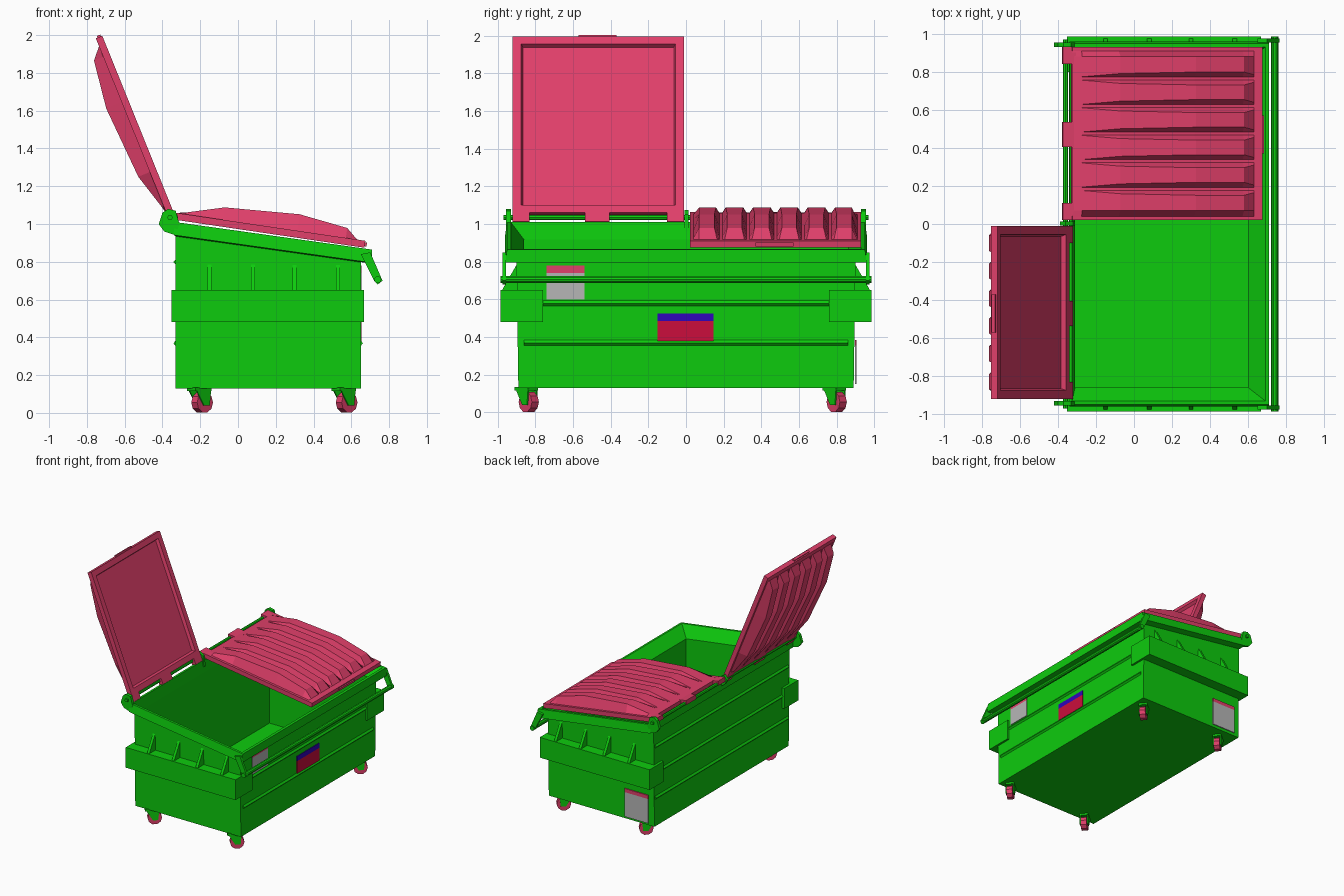
import bpy, bmesh, math
from mathutils import Matrix, Vector

cube = bpy.data.objects.get("Cube")
if cube:
    bpy.data.objects.remove(cube, do_unlink=True)


def material(name, r, g, b):
    m = bpy.data.materials.new(name)
    m.use_nodes = True
    m.diffuse_color = (r, g, b, 1)
    m.node_tree.nodes["Principled BSDF"].inputs["Base Color"].default_value = (r, g, b, 1)
    return m


GREEN = material("green paint", 0.004, 0.6, 0.004)
PINK = material("pink plastic", 0.75, 0.05, 0.145)
RED = material("label red", 0.6, 0.004, 0.045)
BLUE = material("label blue", 0.03, 0.001, 0.5)
GREY = material("label grey", 0.47, 0.47, 0.47)


def finish(name, bm, mat, matrix=None):
    bmesh.ops.recalc_face_normals(bm, faces=bm.faces)
    mesh = bpy.data.meshes.new(name)
    bm.to_mesh(mesh)
    bm.free()
    mesh.materials.append(mat)
    ob = bpy.data.objects.new(name, mesh)
    bpy.context.collection.objects.link(ob)
    if matrix:
        ob.matrix_world = matrix
    return ob


def prism(name, pts, a, b, mat, axis="y", matrix=None):
    """Extrude a flat profile from a to b along the x or y axis."""
    bm = bmesh.new()
    ends = []
    for t in (a, b):
        ends.append([bm.verts.new((p, t, q) if axis == "y" else (t, p, q)) for p, q in pts])
    bm.faces.new(ends[0])
    bm.faces.new(ends[1])
    n = len(pts)
    for i in range(n):
        j = (i + 1) % n
        bm.faces.new((ends[0][i], ends[0][j], ends[1][j], ends[1][i]))
    return finish(name, bm, mat, matrix)


def box(name, x, y, z, mat, matrix=None):
    pts = [(x[0], z[0]), (x[1], z[0]), (x[1], z[1]), (x[0], z[1])]
    return prism(name, pts, y[0], y[1], mat, matrix=matrix)


def disc(radius, sides, cx, cz):
    return [(cx + radius * math.cos(math.tau * i / sides),
             cz + radius * math.sin(math.tau * i / sides)) for i in range(sides)]


# Bin body: stacked rectangular loops, outside up, over the rim, down inside
def rim_z(x, drop):
    return 1.01 - drop - 0.14 * (x + 0.33)


def make_body():
    bm = bmesh.new()
    # back x, front x, half width, flat height or None, drop below the rim
    loops = [(-0.33, 0.65, 0.89, 0.13, 0), (-0.33, 0.65, 0.90, None, 0.075),
             (-0.34, 0.71, 0.96, None, 0.07), (-0.34, 0.71, 0.95, None, 0),
             (-0.325, 0.69, 0.93, None, 0), (-0.31, 0.60, 0.86, None, 0.09),
             (-0.31, 0.60, 0.86, 0.16, 0)]
    rings = []
    for x0, x1, y, z, drop in loops:
        rings.append([bm.verts.new((px, py, rim_z(px, drop) if z is None else z))
                      for px, py in ((x0, -y), (x1, -y), (x1, y), (x0, y))])
    for lo, hi in zip(rings, rings[1:]):
        for i in range(4):
            j = (i + 1) % 4
            bm.faces.new((lo[i], lo[j], hi[j], hi[i]))
    bm.faces.new(rings[0])
    bm.faces.new(rings[-1])
    finish("bin_body", bm, GREEN)


make_body()

# Pressed ribs on the long walls
for z in (0.35, 0.56):
    prism("front_rib", [(0.645, z), (0.662, z + 0.018), (0.645, z + 0.04)], -0.86, 0.86, GREEN)
for z in (0.35, 0.56, 0.78):
    prism("back_rib", [(-0.325, z), (-0.342, z + 0.018), (-0.325, z + 0.04)], -0.88, 0.88, GREEN)

# Fork pockets, gussets, bar arms and hinge ears on both ends
for side, s in (("right", -1), ("left", 1)):
    box("fork_pocket_" + side, (-0.35, 0.66), (s * 0.88, s * 0.985), (0.48, 0.65), GREEN)
    box("pocket_front_plate_" + side, (0.64, 0.667), (s * 0.76, s * 0.985), (0.48, 0.65), GREEN)
    box("pocket_back_plate_" + side, (-0.352, -0.32), (s * 0.80, s * 0.985), (0.48, 0.65), GREEN)
    for x in (-0.15, 0.08, 0.30, 0.53):
        prism("gusset_" + side, [(s * 0.89, 0.64), (s * 0.98, 0.64), (s * 0.965, 0.67), (s * 0.89, 0.80)],
              x - 0.011, x + 0.011, GREEN, axis="x")
    prism("bar_arm_" + side, [(0.65, 0.84), (0.70, 0.85), (0.765, 0.70), (0.74, 0.68), (0.72, 0.70), (0.67, 0.80)],
          s * 0.955, s * 0.975, GREEN)
    prism("hinge_ear_" + side, [(-0.33, 0.94), (-0.39, 0.96), (-0.42, 1.0), (-0.40, 1.06),
                                (-0.37, 1.08), (-0.33, 1.07), (-0.31, 1.0)], s * 0.93, s * 0.955, GREEN)

prism("front_bar", disc(0.019, 10, 0.74, 0.705), -0.985, 0.985, GREEN)
prism("hinge_rod", disc(0.014, 8, -0.36, 1.035), -0.97, 0.97, GREEN)
prism("middle_hinge_bracket", [(-0.31, 0.96), (-0.37, 1.0), (-0.39, 1.04), (-0.36, 1.075), (-0.32, 1.05)],
      -0.008, 0.014, GREEN)

# Ribbed lid, shared by both sides: u runs from the hinge, v across, w up
LID_W, LID_L, EDGE = 0.91, 1.01, 0.037
# u, ridge height, groove height, half width of the groove mouth
STATIONS = [(0, 0.033, 0.033, 0.009), (0.05, 0.047, 0.047, 0.009), (0.247, 0.103, 0.072, 0.026),
            (0.645, 0.125, 0.062, 0.034), (0.905, 0.09, 0.042, 0.034),
            (0.965, EDGE, EDGE, 0.02), (LID_L, EDGE, EDGE, 0.02)]


def make_lid(name, origin, degrees, y0):
    a = math.radians(degrees)
    c, s = math.cos(a), math.sin(a)
    place = Matrix(((c, 0, -s, origin[0]), (0, 1, 0, y0), (s, 0, c, origin[1]), (0, 0, 0, 1)))
    bm = bmesh.new()
    rows = []
    for u, ridge, groove, mouth in STATIONS:
        line = [(0, EDGE), (0.02, EDGE), (0.05, ridge)]
        for k in range(1, 6):
            mid = 0.02 + k * (LID_W - 0.04) / 6
            line += [(mid - mouth, ridge), (mid - 0.008, groove), (mid + 0.008, groove), (mid + mouth, ridge)]
        line += [(LID_W - 0.05, ridge), (LID_W - 0.02, EDGE), (LID_W, EDGE)]
        rows.append([bm.verts.new((u, v, w)) for v, w in line])
    for r0, r1 in zip(rows, rows[1:]):
        for i in range(len(r0) - 1):
            bm.faces.new((r0[i], r1[i], r1[i + 1], r0[i + 1]))
    # Rim skirt and recessed underside
    levels = []
    for inset, w in ((0, 0), (0.045, 0), (0.055, 0.024)):
        levels.append([bm.verts.new((u, v, w)) for u, v in
                       ((inset, inset), (LID_L - inset, inset),
                        (LID_L - inset, LID_W - inset), (inset, LID_W - inset))])
    for lo, hi in zip(levels, levels[1:]):
        for i in range(4):
            j = (i + 1) % 4
            bm.faces.new((lo[i], lo[j], hi[j], hi[i]))
    bm.faces.new(levels[2])
    b = levels[0]
    bm.faces.new([r[0] for r in rows] + [b[1], b[0]])
    bm.faces.new([r[-1] for r in rows] + [b[2], b[3]])
    bm.faces.new(rows[0] + [b[3], b[0]])
    bm.faces.new(rows[-1] + [b[2], b[1]])
    finish(name, bm, PINK, place)
    # Hinge tabs and grip
    for v0, v1 in ((0, 0.09), (0.385, 0.515), (0.82, LID_W)):
        box(name + "_hinge_tab", (-0.05, 0.02), (v0, v1), (0, 0.036), PINK, place)
    box(name + "_grip", (LID_L - 0.01, LID_L + 0.01), (0.35, 0.55), (0.008, 0.028), PINK, place)


make_lid("closed_lid", (-0.33, 1.022), -8.4, 0.02)
make_lid("open_lid", (-0.34, 1.06), 112, -0.92)

# Casters, swivelled a little
for x in (-0.19, 0.575):
    for y in (-0.835, 0.80):
        turn = Matrix.Translation((x, y, 0)) @ Matrix.Rotation(math.radians(40), 4, "Z")
        prism("caster_wheel", disc(0.055, 10, 0, 0.055), -0.024, 0.024, PINK, matrix=turn)
        for t in (-0.034, 0.026):
            prism("caster_fork", [(-0.075, 0.135), (0.035, 0.135), (0.025, 0.04), (-0.015, 0.04)],
                  t, t + 0.008, GREEN, matrix=turn)
        box("caster_plate", (-0.075, 0.035), (-0.034, 0.034), (0.115, 0.135), GREEN, turn)

# Flat labels
FRONT = (0.648, 0.655)
box("notice_label", FRONT, (-0.74, -0.54), (0.60, 0.74), GREY)
box("notice_label_header", FRONT, (-0.74, -0.54), (0.74, 0.78), PINK)
box("badge_label", FRONT, (-0.15, 0.145), (0.38, 0.485), RED)
box("badge_label_header", FRONT, (-0.15, 0.145), (0.485, 0.525), BLUE)
END = (0.896, 0.904)
box("end_label", (-0.28, -0.06), END, (0.15, 0.355), GREY)
box("end_label_header", (-0.28, -0.06), END, (0.355, 0.385), PINK)
